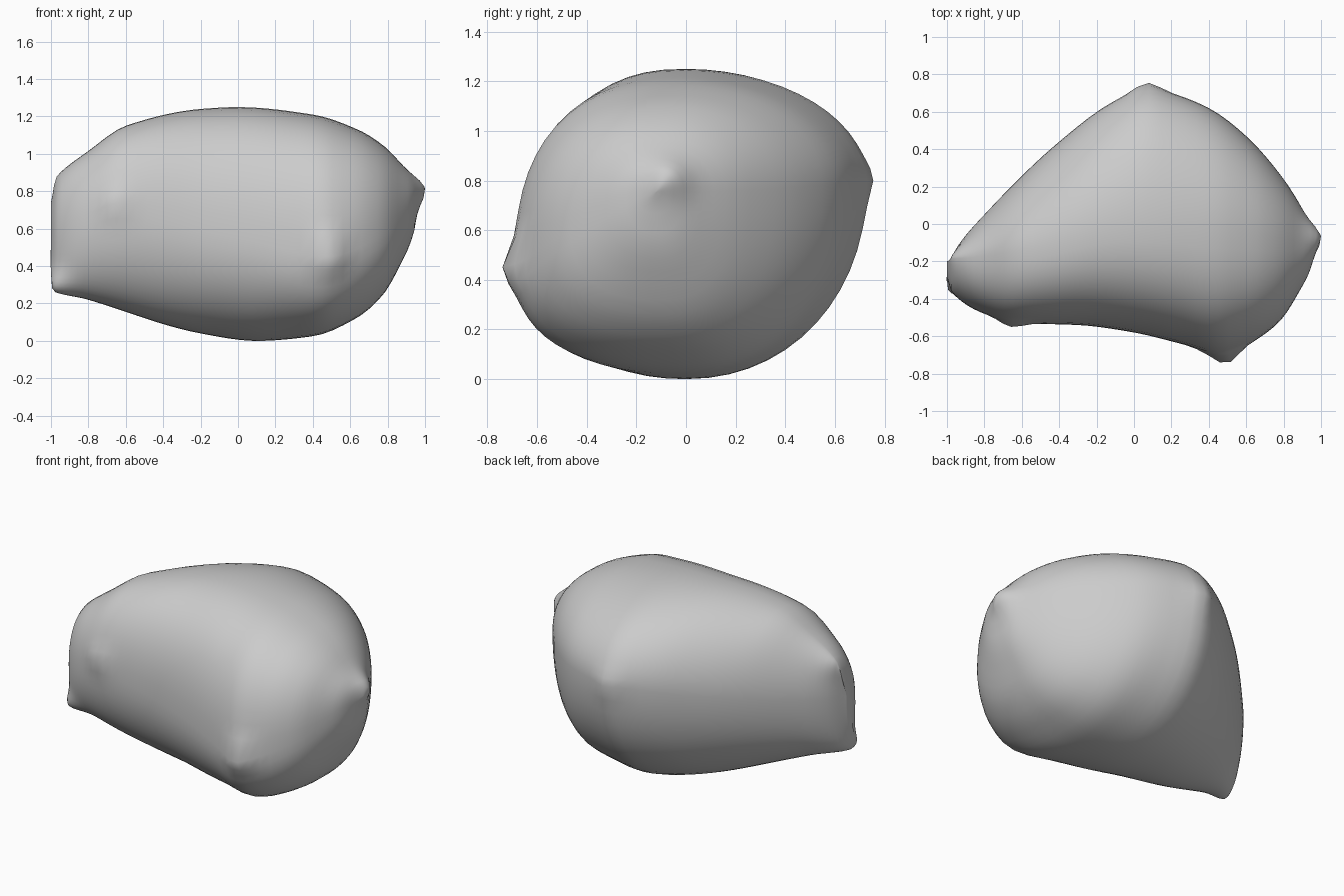
import bpy
import bmesh
from math import sin, cos, pi, exp
from mathutils import Vector

RINGS, SIDES = 48, 56
TAIL, NOSE = -1, .965

default_cube = bpy.data.objects.get("Cube")
if default_cube:
    bpy.data.objects.remove(default_cube, do_unlink=True)


def curve(points):
    """Smooth curve value through sparse (position, value) points."""
    def slope(i):
        if i == 0 or i == len(points) - 1:
            j = max(i, 1)
            return (points[j][1] - points[j - 1][1]) / (points[j][0] - points[j - 1][0])
        before, here, after = points[i - 1:i + 2]
        a = (here[1] - before[1]) / (here[0] - before[0])
        b = (after[1] - here[1]) / (after[0] - here[0])
        return 2 * a * b / (a + b) if a * b > 0 else 0

    def value(x):
        i = 0
        while i < len(points) - 2 and x > points[i + 1][0]:
            i += 1
        (start, low), (end, high) = points[i], points[i + 1]
        width = end - start
        t = (x - start) / width
        ease = t * t * (3 - 2 * t)
        return (low + (high - low) * ease
                + width * t * (1 - t) * ((1 - t) * slope(i) - t * slope(i + 1)))
    return value


# Outlines of the cushion along its length, closing in a round nose
front_y = curve([(TAIL, -.29), (-.97, -.37), (-.8, -.48), (-.62, -.53), (-.3, -.54),
                 (0, -.58), (.25, -.64), (.45, -.69), (.6, -.645), (.77, -.53),
                 (.89, -.35), (.95, -.22), (NOSE, -.12)])
back_y = curve([(TAIL, -.24), (-.95, -.13), (-.8, .05), (-.4, .44), (-.1, .66), (.08, .73),
                (.2, .7), (.4, .62), (.6, .47), (.8, .24), (.9, .08), (.95, -.03),
                (NOSE, -.12)])
top_z = curve([(TAIL, .74), (-.96, .87), (-.78, 1.03), (-.6, 1.15), (-.2, 1.24), (0, 1.25),
               (.4, 1.21), (.64, 1.13), (.77, 1.05), (.87, .95), (.95, .84), (NOSE, .75)])
bottom_z = curve([(TAIL, .4), (-.97, .27), (-.8, .22), (-.2, .04), (.1, 0), (.4, .025),
                  (.63, .12), (.77, .24), (.87, .41), (.94, .58), (NOSE, .75)])

# Where each outline runs on the cushion's side
front_z = curve([(TAIL, .55), (-.65, .65), (0, .55), (.47, .45), (.8, .58), (NOSE, .75)])
back_z = curve([(TAIL, .65), (-.5, .72), (.08, .8), (NOSE, .75)])
top_y = curve([(TAIL, -.2), (-.6, -.14), (0, 0), (.5, -.02), (NOSE, -.12)])
bottom_y = curve([(TAIL, -.3), (-.6, -.18), (0, 0), (.5, -.04), (NOSE, -.12)])

# Roundness of the section corners: lower is boxier
front_top = curve([(TAIL, .86), (.2, .82), (.6, .8), (NOSE, .9)])
front_bottom = curve([(TAIL, .96), (.2, .92), (.6, .8), (NOSE, .85)])
back_top = curve([(TAIL, 1.1), (-.5, 1.02), (.4, 1), (NOSE, .92)])
back_bottom = curve([(TAIL, .96), (.2, .95), (.6, .85), (NOSE, .85)])

# Pinched corners: position, outward pull, reach
pinches = [
    ((.49, -.69, .45), (.01, -.06, 0), .09),
    ((-.65, -.53, .73), (-.01, -.025, .01), .08),
    ((.07, .73, .8), (0, .025, 0), .08),
    ((-.97, -.34, .29), (-.02, -.03, -.01), .08),
    ((-.95, -.17, .86), (-.01, .01, .01), .08),
    ((.957, -.07, .8), (.045, 0, .01), .08),
]


def section_point(x, angle):
    c, s = cos(angle), sin(angle)
    side_y, side_z = (front_y(x), front_z(x)) if c > 0 else (back_y(x), back_z(x))
    peak_y, peak_z = (top_y(x), top_z(x)) if s > 0 else (bottom_y(x), bottom_z(x))
    if c > 0:
        power = front_top(x) if s > 0 else front_bottom(x)
    else:
        power = back_top(x) if s > 0 else back_bottom(x)
    point = Vector((x, peak_y + (side_y - peak_y) * abs(c) ** power,
                    side_z + (peak_z - side_z) * abs(s) ** power))
    pull = Vector()
    for corner, direction, reach in pinches:
        distance = (point - Vector(corner)).length / reach
        pull += Vector(direction) * exp(-distance * distance)
    return point + pull


# Cushion skin lofted from end to end
bm = bmesh.new()
rings = []
for i in range(RINGS):
    along = (1 - cos(pi * (i + .25) / (RINGS - .5))) / 2
    x = TAIL + (NOSE - TAIL) * along
    rings.append([bm.verts.new(section_point(x, 2 * pi * j / SIDES)) for j in range(SIDES)])
for first, second in zip(rings, rings[1:]):
    for j in range(SIDES):
        k = (j + 1) % SIDES
        bm.faces.new((first[j], first[k], second[k], second[j]))
for ring in (rings[0], rings[-1]):
    tip = bm.verts.new(sum((v.co for v in ring), Vector()) / SIDES)
    for j in range(SIDES):
        bm.faces.new((ring[j], ring[(j + 1) % SIDES], tip))
bmesh.ops.recalc_face_normals(bm, faces=bm.faces[:])
mesh = bpy.data.meshes.new("cushion")
bm.to_mesh(mesh)
bm.free()
cushion = bpy.data.objects.new("cushion", mesh)
bpy.context.collection.objects.link(cushion)

# Plain grey fabric
grey = bpy.data.materials.new("light_grey")
grey.use_nodes = True
colour = (.6, .6, .6, 1)
grey.diffuse_color = colour
grey.node_tree.nodes["Principled BSDF"].inputs["Base Color"].default_value = colour
mesh.materials.append(grey)

bpy.ops.object.select_all(action="DESELECT")
cushion.select_set(True)
bpy.context.view_layer.objects.active = cushion
bpy.ops.object.shade_smooth_by_angle(angle=pi / 3)
